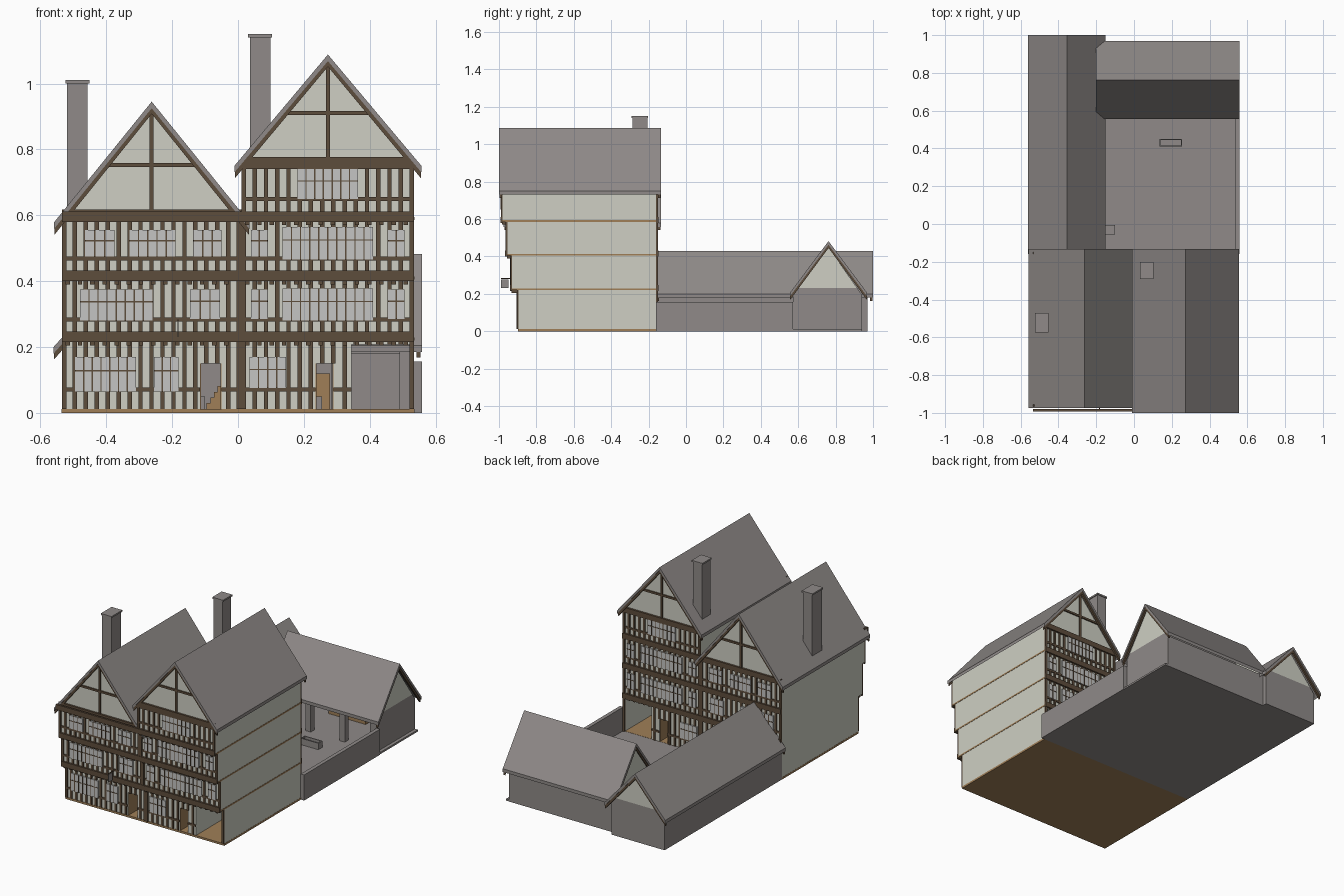
import bpy, bmesh
from mathutils import Matrix, Vector

if "Cube" in bpy.data.objects:
    bpy.data.objects.remove(bpy.data.objects["Cube"])


def material(name, *srgb):
    col = [(c / 255) ** 2.2 for c in srgb] + [1]
    m = bpy.data.materials.new(name)
    m.use_nodes = True
    m.diffuse_color = col
    bsdf = m.node_tree.nodes["Principled BSDF"]
    bsdf.inputs["Base Color"].default_value = col
    bsdf.inputs["Roughness"].default_value = 0.9
    return m


plaster = material("cream plaster", 205, 206, 194)
timber = material("dark timber", 94, 78, 62)
stone = material("grey stone and slate", 142, 137, 135)
oak = material("tan oak", 158, 126, 88)
glass = material("pale glass", 196, 196, 194)

parts = {}


def mesh_of(name, mat):
    if name not in parts:
        parts[name] = (bmesh.new(), mat)
    return parts[name][0]


def box(name, mat, x0, x1, y0, y1, z0, z1):
    lo, hi = Vector((x0, y0, z0)), Vector((x1, y1, z1))
    size = [abs(c) for c in hi - lo]
    bmesh.ops.create_cube(mesh_of(name, mat), size=1,
                          matrix=Matrix.Translation((lo + hi) / 2) @ Matrix.Diagonal((*size, 1)))


def prism(name, mat, profile, a0, a1, axis="y"):
    """Extrude a (side, height) profile along the x or y axis."""
    bm = mesh_of(name, mat)
    place = (lambda s, a, z: (s, a, z)) if axis == "y" else (lambda s, a, z: (a, s, z))
    ends = [[bm.verts.new(place(s, a, z)) for s, z in profile] for a in (a0, a1)]
    faces = [bm.faces.new(e) for e in ends]
    n = len(profile)
    for i in range(n):
        j = (i + 1) % n
        faces.append(bm.faces.new((ends[0][i], ends[0][j], ends[1][j], ends[1][i])))
    bmesh.ops.recalc_face_normals(bm, faces=faces)


def chevron(name, mat, c, half, eave, ridge, thick, a0, a1, axis="y"):
    prism(name, mat, [(c - half, eave), (c, ridge), (c + half, eave), (c + half, eave - thick),
                      (c, ridge - thick), (c - half, eave - thick)], a0, a1, axis)


def roof(name, c, half, eave, ridge, a0, a1, axis="y"):
    chevron(name + "_roof", stone, c, half, eave, ridge, 0.02, a0, a1, axis)
    # bargeboards just inside each end
    for a, s in ((a0, 1), (a1, -1)):
        chevron(name + "_bargeboards", timber, c, half - 0.002, eave - 0.015, ridge - 0.015,
                0.022, a + s * 0.004, a + s * 0.016, axis)


BACK = -0.16
LEVELS = [0.012, 0.225, 0.41, 0.59, 0.75]
FRONTS = [-0.895, -0.93, -0.955, -0.98]
OPENINGS = [(-0.115, -0.05, 0.15), (0.235, 0.29, 0.15), (0.345, 0.523, 0.208)]


def window(x0, x1, z0, z1, y, out):
    box("windows", glass, x0, x1, y, y + out * 0.009, z0, z1)
    n = max(2, round((x1 - x0) / 0.028))
    for i in range(1, n):
        x = x0 + (x1 - x0) * i / n
        box("window_bars", timber, x - 0.002, x + 0.002, y, y + out * 0.011, z0, z1)
    zt = z0 + (z1 - z0) * 0.6
    box("window_bars", timber, x0, x1, y, y + out * 0.011, zt - 0.002, zt + 0.002)


def clear_spans(x0, x1, openings):
    spans, x = [], x0
    for a, b, top in openings:
        if x0 < a < x1:
            spans.append((x, a))
            x = b
    return spans + [(x, x1)]


def facade(x0, x1, level, y, out, windows):
    z0, z1 = LEVELS[level], LEVELS[level + 1]
    doors = OPENINGS if level == 0 else []
    d = y + out * 0.006
    # studs, trimmed above doors
    n = round((x1 - x0) / 0.034)
    for i in range(n + 1):
        x = x0 + 0.0065 + (x1 - x0 - 0.013) * i / n
        tops = [t for a, b, t in doors if a - 0.006 < x < b + 0.006]
        box("studs", timber, x - 0.0065, x + 0.0065, y, d, tops[0] if tops else z0, z1)
    for a, b in clear_spans(x0, x1, doors):
        box("rails", timber, a, b, y, d, z0 + 0.053, z0 + 0.065)
    # corner posts
    for x in (x0, x1 - 0.014):
        box("corner_posts", timber, x, x + 0.014, y, y + out * 0.009, z0, z1)
    for w in windows:
        window(*w, y, out)
    beam(x0, x1, z1, FRONTS[min(level + 1, 3)] if out < 0 else y, out)


def beam(x0, x1, z, y, out):
    box("jetty_beams", timber, x0, x1, y, y + out * 0.012, z - 0.01, z + 0.022)


def house(name, x0, x1, storeys, ridge_x, half, eave, ridge, roof_front, collar, windows):
    # storeys, each overhanging the one below
    for a, b in clear_spans(x0, x1, OPENINGS):
        box(name + "_walls", plaster, a, b, FRONTS[0], BACK, LEVELS[0], LEVELS[1])
    for a, b, top in OPENINGS:
        if x0 < a < x1:
            box(name + "_walls", plaster, a, b, FRONTS[0], BACK, top, LEVELS[1])
    for i in range(1, storeys):
        box(name + "_walls", plaster, x0, x1, FRONTS[i], BACK, LEVELS[i], LEVELS[i + 1])
        for k in range(int((x1 - x0) / 0.037)):
            x = x0 + 0.012 + k * 0.037
            box("joist_ends", timber, x, x + 0.013, FRONTS[i] - 0.003, FRONTS[i - 1],
                LEVELS[i] - 0.02, LEVELS[i] - 0.002)
    for i in range(storeys):
        facade(x0, x1, i, FRONTS[i], -1, windows[i])
        facade(x0, x1, i, BACK, 1, windows[i])
    # gables with king post and collar
    front, top = FRONTS[storeys - 1], LEVELS[storeys]
    prism(name + "_gable", plaster, [(x0, top), (x1, top), (ridge_x, ridge - 0.025)], front, BACK)
    w = half * (ridge - collar) / (ridge - eave) - 0.012
    for y, out in ((front, -1), (BACK, 1)):
        box("king_posts", timber, ridge_x - 0.006, ridge_x + 0.006, y, y + out * 0.008,
            top, ridge - 0.03)
        box("collars", timber, ridge_x - w, ridge_x + w, y, y + out * 0.008,
            collar - 0.006, collar + 0.006)
        if out < 0:
            beam(x0, x1, top + 0.005, y, out)
    roof(name, ridge_x, half, eave, ridge, roof_front, -0.133)


house("left_house", -0.535, 0.01, 3, -0.262, 0.297, 0.578, 0.945, -0.975, 0.752, [
    [(-0.495, -0.31, 0.065, 0.17), (-0.255, -0.18, 0.065, 0.17)],
    [(-0.48, -0.26, 0.28, 0.375), (-0.145, -0.055, 0.285, 0.375)],
    [(-0.465, -0.375, 0.475, 0.555), (-0.33, -0.19, 0.475, 0.555), (-0.135, -0.05, 0.475, 0.555)]])
sides = [(0.04, 0.09), (0.455, 0.505)]
house("right_house", 0.01, 0.535, 4, 0.273, 0.284, 0.75, 1.088, -1.0, 0.91, [
    [(0.035, 0.145, 0.075, 0.17)],
    [(0.135, 0.41, 0.28, 0.377)] + [(a, b, 0.285, 0.375) for a, b in sides],
    [(0.135, 0.41, 0.465, 0.565)] + [(a, b, 0.475, 0.555) for a, b in sides],
    [(0.18, 0.365, 0.65, 0.74)]])

# party post, ground slab and exposed floor edges
for i in range(3):
    box("party_post", timber, -0.001, 0.022, FRONTS[i] - 0.01, FRONTS[i], LEVELS[i], LEVELS[i + 1])
box("ground_floor", oak, -0.536, 0.536, FRONTS[0] - 0.003, BACK, 0, 0.012)
for i in (1, 2, 3):
    box("floor_edges", oak, 0.3, 0.5365, FRONTS[i], BACK, LEVELS[i] - 0.005, LEVELS[i] + 0.004)

# door linings and staircase inside the doorways
for a, b, top in OPENINGS[:2]:
    for x in (a, b - 0.003):
        box("door_linings", oak, x, x + 0.003, FRONTS[0] + 0.002, BACK - 0.002, 0.012, top)
for i in range(4):
    box("stairs", oak, -0.095 + i * 0.011, -0.052, -0.6, -0.5, 0.012, 0.03 + i * 0.017)

# chimneys
for name, x, y, dy, z0, z1 in (("left", -0.4875, -0.522, 0.047, 0.6, 1.01),
                               ("right", 0.067, -0.247, 0.04, 0.78, 1.15)):
    box(name + "_chimney", stone, x - 0.031, x + 0.031, y - dy, y + dy, z0, z1 - 0.008)
    box(name + "_chimney", stone, x - 0.036, x + 0.036, y - dy - 0.005, y + dy + 0.005, z1 - 0.01, z1)

# hanging sign
box("sign_bracket", timber, -0.184, -0.18, -0.99, -0.93, 0.279, 0.284)
box("sign_board", stone, -0.184, -0.18, -0.99, -0.95, 0.23, 0.277)


def outbuilding_gable(name, c, half, ridge, a0, a1, axis):
    """Stone lower wall with a plastered triangle above."""
    low, split = 0.195, 0.23
    w = half * (ridge - split) / (ridge - low)
    prism(name + "_end_wall", stone, [(c - half, 0), (c + half, 0), (c + half, low), (c + w, split),
                                      (c - w, split), (c - half, low)], a0, a1, axis)
    prism(name + "_gable", plaster, [(c - w, split), (c + w, split), (c, ridge)], a0, a1, axis)


# side wing
outbuilding_gable("wing", -0.355, 0.18, 0.405, BACK, 0.97, "y")
roof("wing", -0.355, 0.205, 0.2, 0.43, BACK, 1.0)
for y in (0.02, 0.27, 0.52):
    box("wing_doors", stone, -0.176, -0.168, y - 0.045, y + 0.045, 0.01, 0.166)

# open-fronted back barn
for x in (-0.19, 0.515):
    outbuilding_gable("barn", 0.757, 0.184, 0.455, x, x + 0.02, "x")
roof("barn", 0.762, 0.207, 0.205, 0.482, -0.2, 0.558, "x")
box("barn_back_wall", stone, -0.18, 0.53, 0.92, 0.941, 0, 0.2)
box("barn_posts", stone, 0.49, 0.53, 0.573, 0.61, 0, 0.2)
for x in (-0.16, 0.07, 0.3):
    box("barn_posts", stone, x - 0.018, x + 0.018, 0.575, 0.61, 0, 0.2)
box("barn_lintel", stone, -0.18, 0.53, 0.58, 0.605, 0.18, 0.2)
box("hay_store", oak, 0.03, 0.28, 0.83, 0.92, 0.01, 0.12)

# courtyard
box("courtyard_floor", stone, -0.18, 0.555, BACK, 0.94, 0, 0.011)
box("courtyard_wall", stone, 0.535, 0.558, BACK, 0.573, 0, 0.156)
box("mounting_block", stone, -0.15, -0.1, -0.055, -0.005, 0.01, 0.05)
# hollow trough
box("trough", stone, 0.135, 0.255, 0.41, 0.45, 0.01, 0.035)
for y in (0.41, 0.444):
    box("trough", stone, 0.135, 0.255, y, y + 0.006, 0.035, 0.05)
for x in (0.135, 0.249):
    box("trough", stone, x, x + 0.006, 0.41, 0.45, 0.035, 0.05)

for name, (bm, mat) in parts.items():
    mesh = bpy.data.meshes.new(name)
    bm.to_mesh(mesh)
    bm.free()
    mesh.materials.append(mat)
    bpy.context.collection.objects.link(bpy.data.objects.new(name, mesh))
